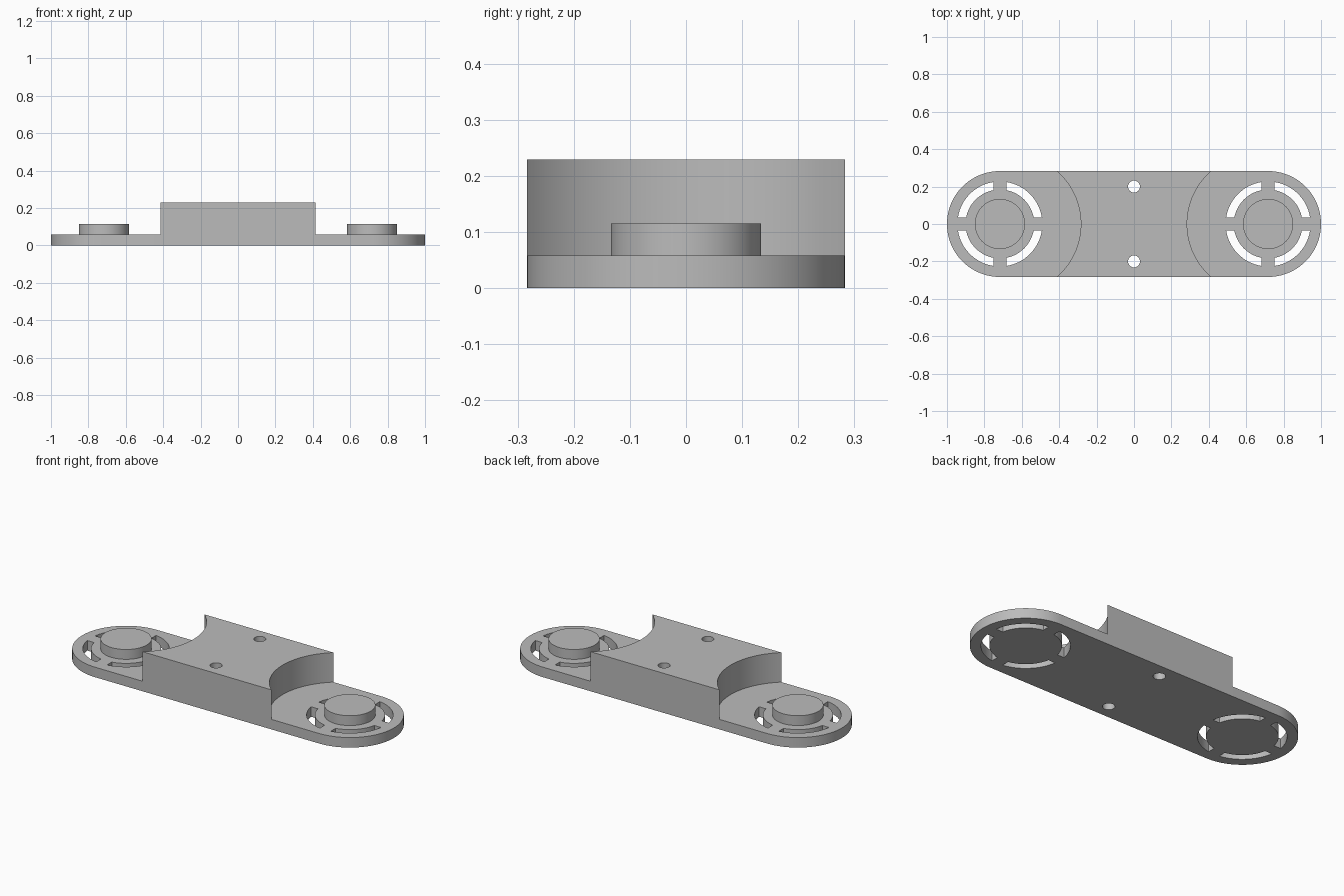
import bpy, bmesh, math
from math import sin, cos, asin, atan2, pi

cube = bpy.data.objects.get("Cube")
if cube:
    bpy.data.objects.remove(cube, do_unlink=True)

HALF_W = 0.283          # half width and end radius
END_X = 1 - HALF_W      # centre of each rounded end
PLATE_H, BOSS_H, BLOCK_H = 0.058, 0.115, 0.229

grey = bpy.data.materials.new("plain grey")
grey.use_nodes = True
grey.diffuse_color = (0.5, 0.5, 0.5, 1)
grey.node_tree.nodes["Principled BSDF"].inputs["Base Color"].default_value = (0.5, 0.5, 0.5, 1)


def arc(cx, cy, r, a0, a1, n):
    return [(cx + r * cos(a0 + (a1 - a0) * i / n), cy + r * sin(a0 + (a1 - a0) * i / n))
            for i in range(n + 1)]


def circle(cx, cy, r, n):
    return arc(cx, cy, r, 0, 2 * pi, n)[:-1]


def prism(name, outline, z0, z1):
    """Extrude a counter-clockwise outline from z0 to z1."""
    bm = bmesh.new()
    face = bm.faces.new([bm.verts.new((x, y, z0)) for x, y in outline])
    top = bmesh.ops.extrude_face_region(bm, geom=[face])["geom"]
    bmesh.ops.translate(bm, vec=(0, 0, z1 - z0),
                        verts=[g for g in top if isinstance(g, bmesh.types.BMVert)])
    bmesh.ops.recalc_face_normals(bm, faces=bm.faces)
    mesh = bpy.data.meshes.new(name)
    bm.to_mesh(mesh)
    bm.free()
    mesh.materials.append(grey)
    obj = bpy.data.objects.new(name, mesh)
    bpy.context.collection.objects.link(obj)
    return obj


def combine(body, tool, operation):
    """Apply a boolean and discard the tool."""
    mod = body.modifiers.new(operation.lower(), "BOOLEAN")
    mod.operation, mod.object, mod.solver = operation, tool, "EXACT"
    bpy.context.view_layer.objects.active = body
    bpy.ops.object.modifier_apply(modifier=mod.name)
    bpy.data.objects.remove(tool, do_unlink=True)


# Base plate with rounded ends
body = prism("mounting_plate",
             arc(END_X, 0, HALF_W, -pi / 2, pi / 2, 48)
             + arc(-END_X, 0, HALF_W, pi / 2, 3 * pi / 2, 48), 0, PLATE_H)

# Raised centre block with concave ends
scoop_x, scoop_r = 0.658, 0.374
a = asin(HALF_W / scoop_r)
block = prism("centre_block",
              arc(scoop_x, 0, scoop_r, pi + a, pi - a, 40)
              + arc(-scoop_x, 0, scoop_r, a, -a, 40), 0, BLOCK_H)
combine(body, block, "UNION")

# Screw holes through the block
for y in (-0.2, 0.2):
    combine(body, prism("screw_hole", circle(0, y, 0.032, 32), -0.1, 0.4), "DIFFERENCE")

# Round bosses, each ringed by four slots with straight ribs between
r_in, r_out, rib = 0.184, 0.227, 0.035
for side in (-1, 1):
    cx = side * END_X
    combine(body, prism("boss", circle(cx, 0, 0.134, 64), PLATE_H / 2, BOSS_H), "UNION")
    for k in range(4):
        q = k * pi / 2
        b_out, b_in = asin(rib / r_out), asin(rib / r_in)
        outline = (arc(cx, 0, r_out, q + b_out, q + pi / 2 - b_out, 16)
                   + arc(cx, 0, r_in, q + pi / 2 - b_in, q + b_in, 16))
        combine(body, prism("slot", outline, -0.1, 0.2), "DIFFERENCE")

# Smooth curved walls, keep edges crisp
bpy.ops.object.select_all(action="DESELECT")
body.select_set(True)
bpy.context.view_layer.objects.active = body
bpy.ops.object.shade_smooth_by_angle(angle=math.radians(30))
